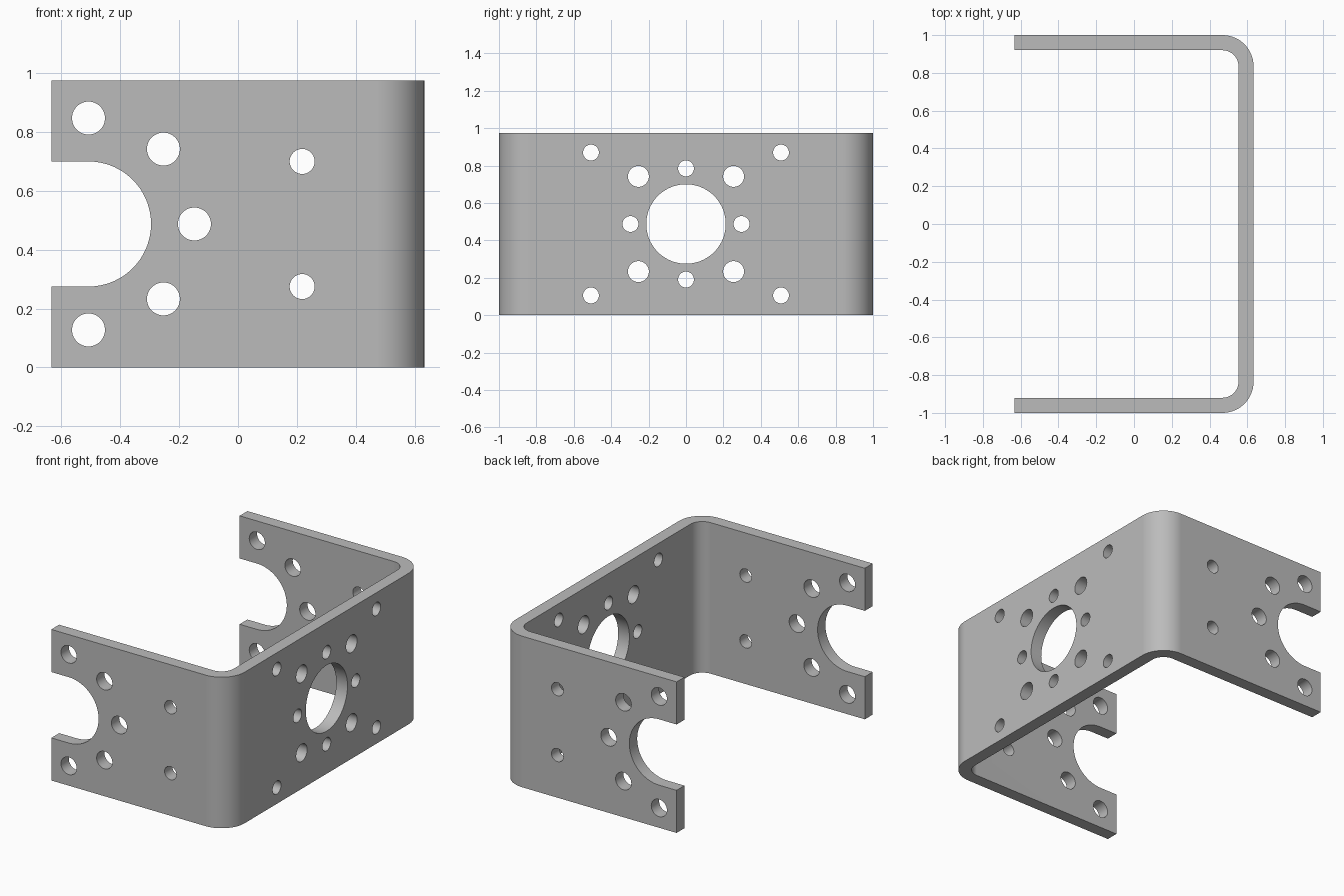
import bpy, bmesh
from math import sin, cos, pi, radians
from mathutils import Vector

if "Cube" in bpy.data.objects:
    bpy.data.objects.remove(bpy.data.objects["Cube"], do_unlink=True)

HALF_X, HEIGHT, THICK, BEND = 0.633, 0.975, 0.08, 0.165
MID = HEIGHT / 2
BORE, PITCH, BOLT, SMALL = 0.2125, 0.36, 0.056, 0.0425
SLOT_X = -0.508


def arc(cx, cy, r, start, end, steps):
    angles = [radians(start + (end - start) * i / steps) for i in range(steps + 1)]
    return [(cx + r * cos(a), cy + r * sin(a)) for a in angles]


def circle(cx, cy, r, steps=48):
    return arc(cx, cy, r, 0, 360, steps)[:-1]


def prism(bm, loop, place, near, far):
    """Closed solid from a 2D loop; place(u, v, depth) gives the 3D point."""
    a = [bm.verts.new(place(u, v, near)) for u, v in loop]
    b = [bm.verts.new(place(u, v, far)) for u, v in loop]
    bm.faces.new(a)
    bm.faces.new(b[::-1])
    for i in range(len(loop)):
        j = (i + 1) % len(loop)
        bm.faces.new((a[i], b[i], b[j], a[j]))


def make_object(name, bm):
    bmesh.ops.recalc_face_normals(bm, faces=bm.faces)
    mesh = bpy.data.meshes.new(name)
    bm.to_mesh(mesh)
    bm.free()
    obj = bpy.data.objects.new(name, mesh)
    bpy.context.collection.objects.link(obj)
    return obj


# Bent sheet: half the U outline, mirrored across y
cx, cy = HALF_X - BEND, 1 - BEND
outer = arc(cx, cy, BEND, 0, 90, 20) + [(-HALF_X, 1)]
inner = arc(cx, cy, BEND - THICK, 0, 90, 20) + [(-HALF_X, 1 - THICK)]
flip = lambda pts: [(x, -y) for x, y in pts]
outline = flip(outer)[::-1] + outer + inner[::-1] + flip(inner)
bm = bmesh.new()
prism(bm, outline, lambda x, y, z: Vector((x, y, z)), 0, HEIGHT)
bracket = make_object("bracket", bm)

# Cutters through both side flanges
bm = bmesh.new()
along_y = lambda x, z, d: Vector((x, d, z))
side_holes = [(0.218, MID + s * BORE, SMALL) for s in (-1, 1)]
side_holes += [(SLOT_X + PITCH * cos(radians(a)), MID + PITCH * sin(radians(a)), BOLT)
               for a in range(-90, 91, 45)]
for x, z, r in side_holes:
    prism(bm, circle(x, z, r), along_y, -1.1, 1.1)
slot = arc(SLOT_X, MID, BORE, -90, 90, 36) + [(-0.8, MID + BORE), (-0.8, MID - BORE)]
prism(bm, slot, along_y, -1.1, 1.1)

# Cutters through the web
along_x = lambda y, z, d: Vector((d, y, z))
web_holes = [(0, 0, BORE)]
for k in range(4):
    a = k * pi / 2
    web_holes.append((0.297 * cos(a), 0.297 * sin(a), SMALL))
    web_holes.append((PITCH * cos(a + pi / 4), PITCH * sin(a + pi / 4), BOLT))
web_holes += [(sy * 0.508, sz * 0.382, SMALL) for sy in (-1, 1) for sz in (-1, 1)]
for y, z, r in web_holes:
    prism(bm, circle(y, MID + z, r, 72 if r == BORE else 48), along_x, 0.4, 0.8)
cutter = make_object("hole_cutter", bm)
cutter.hide_render = True

# Cut the holes and drop the cutter
bpy.ops.object.select_all(action='DESELECT')
bpy.context.view_layer.objects.active = bracket
bracket.select_set(True)
cut = bracket.modifiers.new("holes", 'BOOLEAN')
cut.operation = 'DIFFERENCE'
cut.solver = 'EXACT'
cut.object = cutter
bpy.ops.object.modifier_apply(modifier=cut.name)
bpy.data.objects.remove(cutter, do_unlink=True)

# Smooth bends and bores, flat sheet faces
bpy.ops.object.shade_smooth_by_angle(angle=radians(30))
weighted = bracket.modifiers.new("flat_faces", 'WEIGHTED_NORMAL')
weighted.keep_sharp = True

# Grey metal
grey = bpy.data.materials.new("grey metal")
grey.use_nodes = True
colour = (0.5, 0.5, 0.5, 1)
grey.diffuse_color = colour
grey.node_tree.nodes["Principled BSDF"].inputs["Base Color"].default_value = colour
bracket.data.materials.clear()
bracket.data.materials.append(grey)
